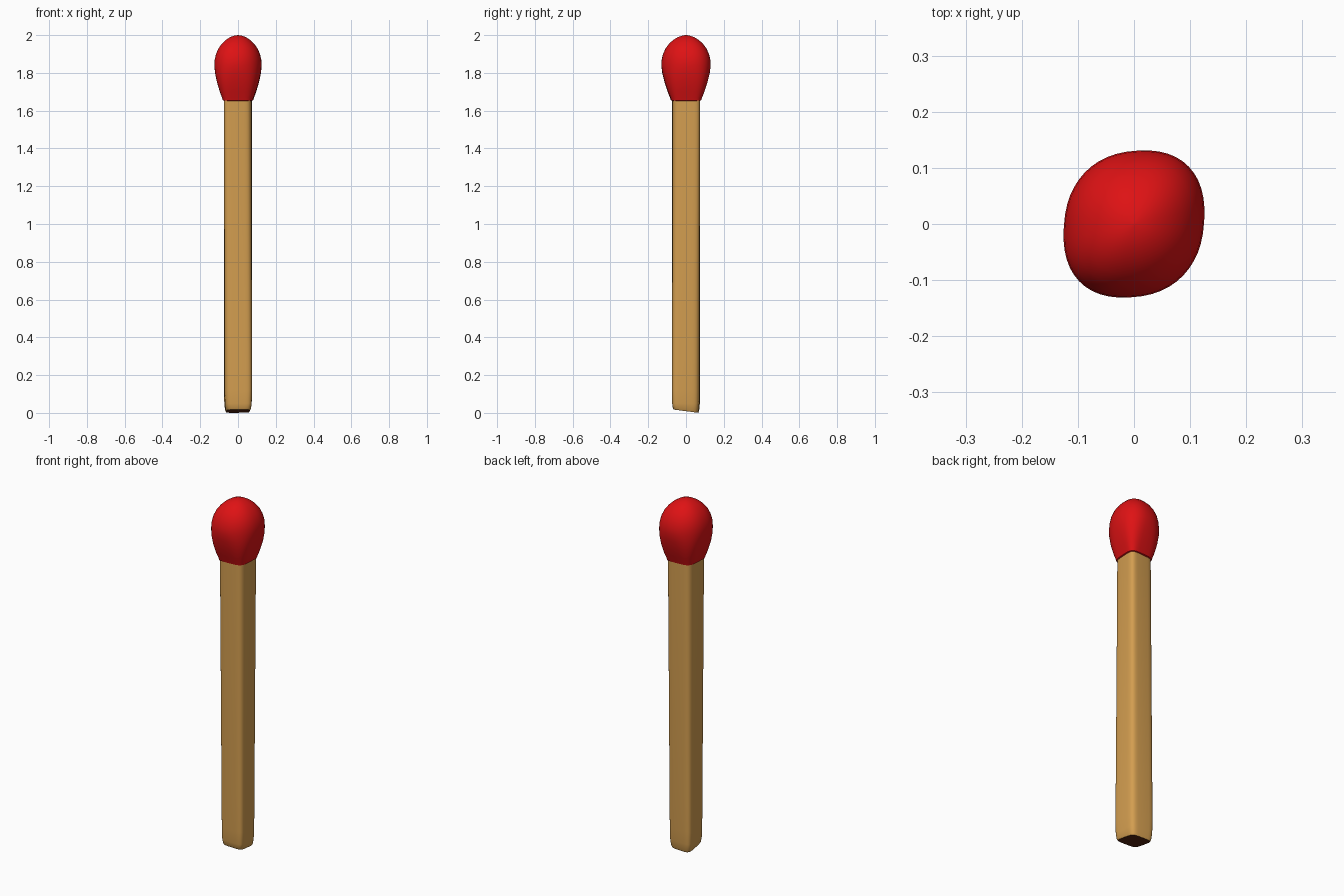
import bpy, bmesh
from math import sin, cos, pi

cube = bpy.data.objects.get("Cube")
if cube:
    bpy.data.objects.remove(cube, do_unlink=True)

SIDES = 48


def material(name, rgb):
    m = bpy.data.materials.new(name)
    m.use_nodes = True
    m.diffuse_color = (*rgb, 1)
    bsdf = m.node_tree.nodes["Principled BSDF"]
    bsdf.inputs["Base Color"].default_value = (*rgb, 1)
    bsdf.inputs["Roughness"].default_value = 0.7
    return m


def power(c, n):
    return (abs(c) ** (2 / n)) * (1 if c >= 0 else -1)


def ring(bm, z, hx, hy, n, k, tilt=0):
    """Rounded-square ring, stretched by k along one diagonal."""
    verts = []
    for i in range(SIDES):
        a = 2 * pi * i / SIDES
        x, y = hx * power(cos(a), n), hy * power(sin(a), n)
        u, v = (x + y) / 2 * k, (x - y) / 2 / k
        verts.append(bm.verts.new((u + v, u - v, z - tilt * (u - v))))
    return verts


def loft(name, sections, mats, cap_material=0):
    bm = bmesh.new()
    rings = [ring(bm, *s) for s in sections]
    for lo, hi in zip(rings, rings[1:]):
        for i in range(SIDES):
            j = (i + 1) % SIDES
            bm.faces.new((lo[i], lo[j], hi[j], hi[i]))
    bm.faces.new(rings[0][::-1]).material_index = cap_material
    bm.faces.new(rings[-1])
    mesh = bpy.data.meshes.new(name)
    bm.to_mesh(mesh)
    bm.free()
    for m in mats:
        mesh.materials.append(m)
    obj = bpy.data.objects.new(name, mesh)
    bpy.context.collection.objects.link(obj)
    bpy.ops.object.select_all(action='DESELECT')
    obj.select_set(True)
    bpy.context.view_layer.objects.active = obj
    bpy.ops.object.shade_smooth_by_angle(angle=0.7)
    return obj


wood = material("pale wood", (0.65, 0.34, 0.08))
end_grain = material("dark end grain", (0.10, 0.02, 0.006))
red = material("red tip", (0.73, 0.006, 0.007))

# Stick: softly squared, with its long diagonal swapping from end to end
stick = [(0.009, 0.062, 0.064, 5, 0.95, 0.13),
         (0.018, 0.067, 0.068, 5, 0.95, 0.1),
         (0.05, 0.071, 0.072, 5, 0.95)]
for i in range(11):
    t = i / 10
    stick.append((0.12 + 1.58 * t, 0.073, 0.073, 5, 0.95 + 0.11 * t))
loft("stick", stick, [wood, end_grain], cap_material=1)

# Head: flared pear shape, squarer at the collar and round above
profile = [(1.652, 0.073), (1.655, 0.079), (1.668, 0.083), (1.70, 0.095),
           (1.75, 0.110), (1.80, 0.121), (1.84, 0.125), (1.87, 0.123),
           (1.90, 0.116), (1.93, 0.103), (1.955, 0.085), (1.975, 0.064),
           (1.99, 0.040), (1.997, 0.02), (2.0, 0.002)]
head = []
for z, r in profile:
    t = min(1, (z - 1.652) / 0.19)
    head.append((z, r, r * (1 + 0.045 * t), 4.5 - 2.2 * t ** 0.6, 1.055))
loft("head", head, [red])
